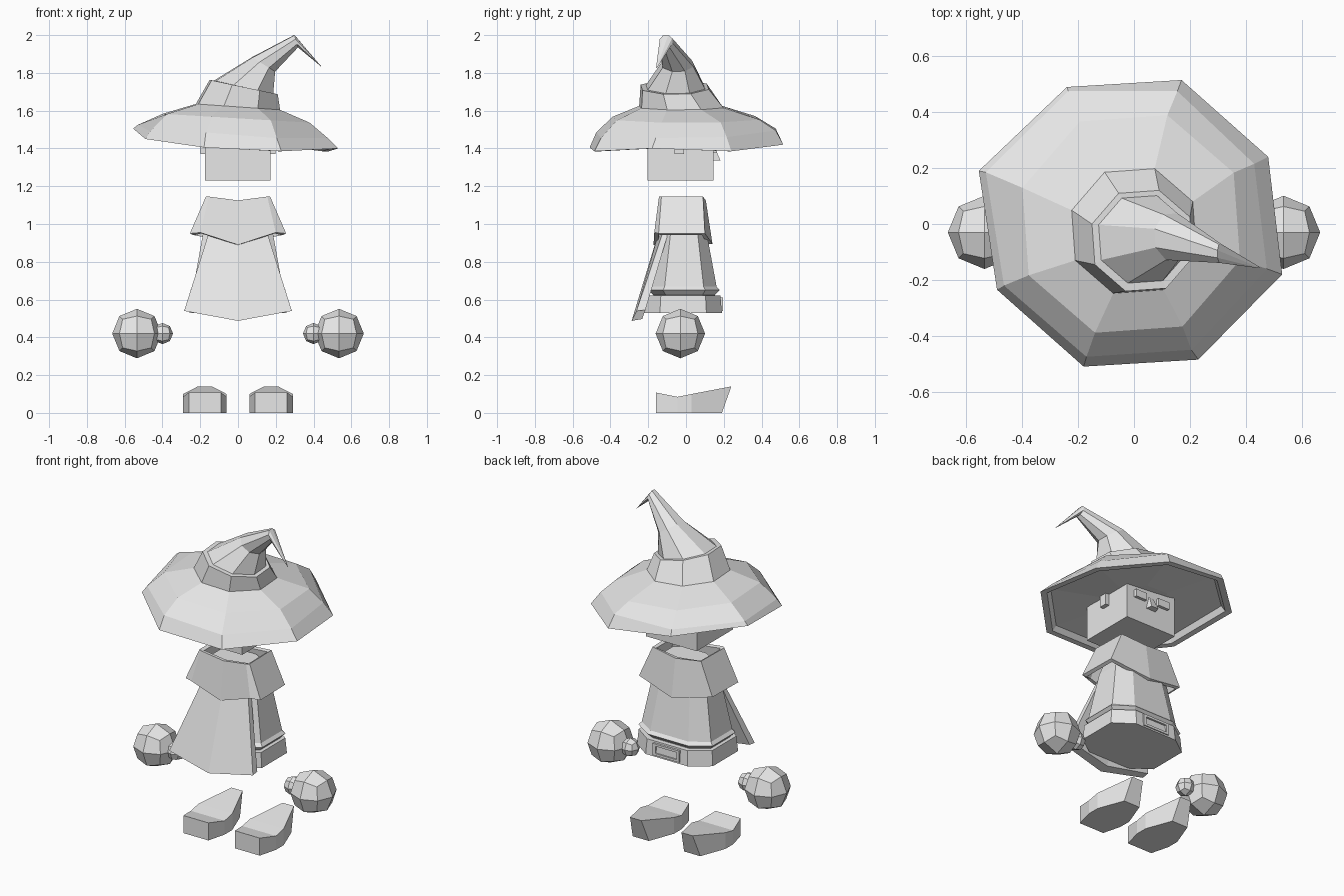
import bpy, bmesh, math
from mathutils import Vector

cube = bpy.data.objects.get("Cube")
if cube:
    bpy.data.objects.remove(cube, do_unlink=True)

grey = bpy.data.materials.new("light grey")
grey.use_nodes = True
grey.diffuse_color = (0.8, 0.8, 0.8, 1)
grey.node_tree.nodes["Principled BSDF"].inputs["Base Color"].default_value = (0.8, 0.8, 0.8, 1)


def finish(name, bm):
    bmesh.ops.recalc_face_normals(bm, faces=bm.faces)
    mesh = bpy.data.meshes.new(name)
    bm.to_mesh(mesh)
    bm.free()
    mesh.materials.append(grey)
    obj = bpy.data.objects.new(name, mesh)
    bpy.context.collection.objects.link(obj)
    return obj


def loft(name, rings, caps=True):
    """Skin a stack of closed rings that all have the same number of points."""
    bm = bmesh.new()
    rows = [[bm.verts.new(p) for p in r] for r in rings]
    n = len(rows[0])
    for a, b in zip(rows, rows[1:]):
        for i in range(n):
            j = (i + 1) % n
            bm.faces.new((a[i], a[j], b[j], b[i]))
    if caps:
        bm.faces.new(rows[0])
        bm.faces.new(rows[-1])
    return finish(name, bm)


def ring(c, r, slope=0.0, phase=26.6):
    """Octagon around c, its height changing along x by slope."""
    out = []
    for i in range(8):
        a = math.radians(phase + 45 * i)
        x = r * math.cos(a)
        out.append((c[0] + x, c[1] + r * math.sin(a), c[2] + slope * x))
    return out


def box(name, lo, hi):
    bm = bmesh.new()
    bmesh.ops.create_cube(bm, size=1)
    for v in bm.verts:
        v.co = [l + (h - l) * (c + 0.5) for l, h, c in zip(lo, hi, v.co)]
    return finish(name, bm)


def ball(name, c, r):
    """Cube split once and pushed out to a sphere."""
    bm = bmesh.new()
    bmesh.ops.create_cube(bm, size=1)
    bmesh.ops.subdivide_edges(bm, edges=bm.edges[:], cuts=1, use_grid_fill=True)
    for v in bm.verts:
        v.co = v.co.normalized() * r + Vector(c)
    return finish(name, bm)


# Hat brim: flat underside, lip, sloping rim and top
edge = [(0.48, 0.24, 1.385), (0.17, 0.515, 1.42), (-0.24, 0.49, 1.47), (-0.555, 0.19, 1.505),
        (-0.49, -0.235, 1.45), (-0.18, -0.51, 1.405), (0.23, -0.485, 1.385), (0.53, -0.18, 1.40)]
rim = [(0.43, 0.215, 1.46), (0.155, 0.475, 1.495), (-0.235, 0.475, 1.505), (-0.53, 0.185, 1.525),
       (-0.465, -0.22, 1.49), (-0.17, -0.475, 1.485), (0.205, -0.45, 1.455), (0.475, -0.16, 1.455)]


def inner(f, lift):
    return [(x * f, y * f, z + lift) for x, y, z in edge]


base_ring = ring((0, -0.025, 1.62), 0.235, -0.07)
loft("hat_brim", [
    ring((0, 0, 1.455), 0.2, -0.08),
    inner(0.89, 0.03),
    inner(0.93, 0.0),
    edge,
    rim,
    ring((-0.01, 0, 1.56), 0.41, -0.06),
    base_ring])

# Hat crown: band, step, bent cone
crown = [
    base_ring,
    ring((0.03, -0.06, 1.725), 0.19, -0.21),
    ring((0.03, -0.055, 1.725), 0.165, -0.22)]
# centre, x and z reach of the tilted section, y radius
for c, dx, dz, r in [((0.135, -0.045, 1.845), 0.065, 0.04, 0.088),
                     ((0.308, -0.105, 1.968), 0.01, 0.035, 0.036),
                     ((0.446, -0.155, 1.829), 0.003, 0.003, 0.003)]:
    crown.append([(c[0] + dx * x, c[1] + r * y, c[2] - dz * x)
                  for x, y, z in ring((0, 0, 0), 1)])
loft("hat_crown", crown)

# Head and face
box("head", (-0.175, -0.205, 1.23), (0.172, 0.145, 1.5))
for side, s in (("left", 1), ("right", -1)):
    xs = sorted((0.17 * s, 0.198 * s))
    box(side + "_ear", (xs[0], -0.06, 1.37), (xs[1], -0.01, 1.46))
    xs = sorted((0.043 * s, 0.12 * s))
    box(side + "_eye", (xs[0], 0.14, 1.375), (xs[1], 0.163, 1.42))
loft("nose", [
    [(-0.034, 0.14, 1.335), (0.034, 0.14, 1.335), (0.024, 0.183, 1.335), (-0.024, 0.183, 1.335)],
    [(-0.016, 0.14, 1.41), (0.016, 0.14, 1.41), (0.012, 0.15, 1.41), (-0.012, 0.15, 1.41)]])


# Robe and belt: chamfered rectangular sections
def section(z, hx, hy, cy=-0.01):
    fx, fy = hx * 0.55, hy * 0.6
    q = [(hx, -fy), (hx, fy), (fx, hy), (-fx, hy), (-hx, fy), (-hx, -fy), (-fx, -hy), (fx, -hy)]
    return [(x, y + cy, z) for x, y in q]


loft("robe", [section(0.60, 0.225, 0.16), section(0.625, 0.228, 0.163),
              section(0.65, 0.252, 0.188), section(0.668, 0.236, 0.172),
              section(0.95, 0.185, 0.12), section(1.1, 0.13, 0.085)])
loft("belt", [section(0.53, 0.258, 0.205, -0.015), section(0.622, 0.25, 0.197, -0.015)])

# Buckle frame on the belt
for name, lo, hi in [("buckle_top", (-0.09, 0.17, 0.598), (0.09, 0.196, 0.612)),
                     ("buckle_bottom", (-0.09, 0.17, 0.54), (0.09, 0.196, 0.554)),
                     ("buckle_left", (0.072, 0.17, 0.554), (0.09, 0.196, 0.598)),
                     ("buckle_right", (-0.09, 0.17, 0.554), (-0.072, 0.196, 0.598))]:
    box(name, lo, hi)


# Shoulder mantle with a pointed hem
def mirrored(half, front, back):
    return half + [back] + [(-x, y, z) for x, y, z in reversed(half)] + [front]


top = mirrored([(0.155, -0.143, 1.145), (0.17, -0.13, 1.145), (0.165, 0.09, 1.145)],
               (0, -0.145, 1.125), (0, 0.105, 1.125))
hem = mirrored([(0.2, -0.168, 0.955), (0.255, -0.145, 0.95), (0.25, 0.1, 0.95)],
               (0, -0.172, 0.89), (0, 0.14, 0.895))
mantle = loft("mantle", [hem, top], caps=False)
shell = mantle.modifiers.new("thickness", "SOLIDIFY")
shell.thickness = 0.025
shell.offset = -1

# Cape: front edge and back edge of each section
loft("cape", [
    [(-0.14, -0.108, 1.0), (0, -0.132, 1.0), (0.14, -0.108, 1.0),
     (0.14, -0.08, 1.0), (0, -0.1, 1.0), (-0.14, -0.08, 1.0)],
    [(-0.285, -0.262, 0.54), (0, -0.288, 0.487), (0.285, -0.262, 0.54),
     (0.282, -0.215, 0.545), (0, -0.232, 0.497), (-0.282, -0.215, 0.545)]])

# Hands and boots
for side, s in (("left", 1), ("right", -1)):
    ball(side + "_hand", (0.535 * s, -0.03, 0.42), 0.131)
    ball(side + "_thumb", (0.4 * s, -0.03, 0.42), 0.056)
    rows = []
    # top y, floor y, half width, floor half width, top height
    for yt, yb, w, wb, z in [(-0.16, -0.16, 0.085, 0.085, 0.108), (-0.045, -0.045, 0.115, 0.115, 0.085),
                             (0.03, 0.03, 0.115, 0.115, 0.1), (0.24, 0.19, 0.038, 0.055, 0.14)]:
        cx = 0.175 * s
        rows.append([(cx - wb, yb, 0), (cx + wb, yb, 0), (cx + w, yt, z), (cx - w, yt, z)])
    loft(side + "_boot", rows)
